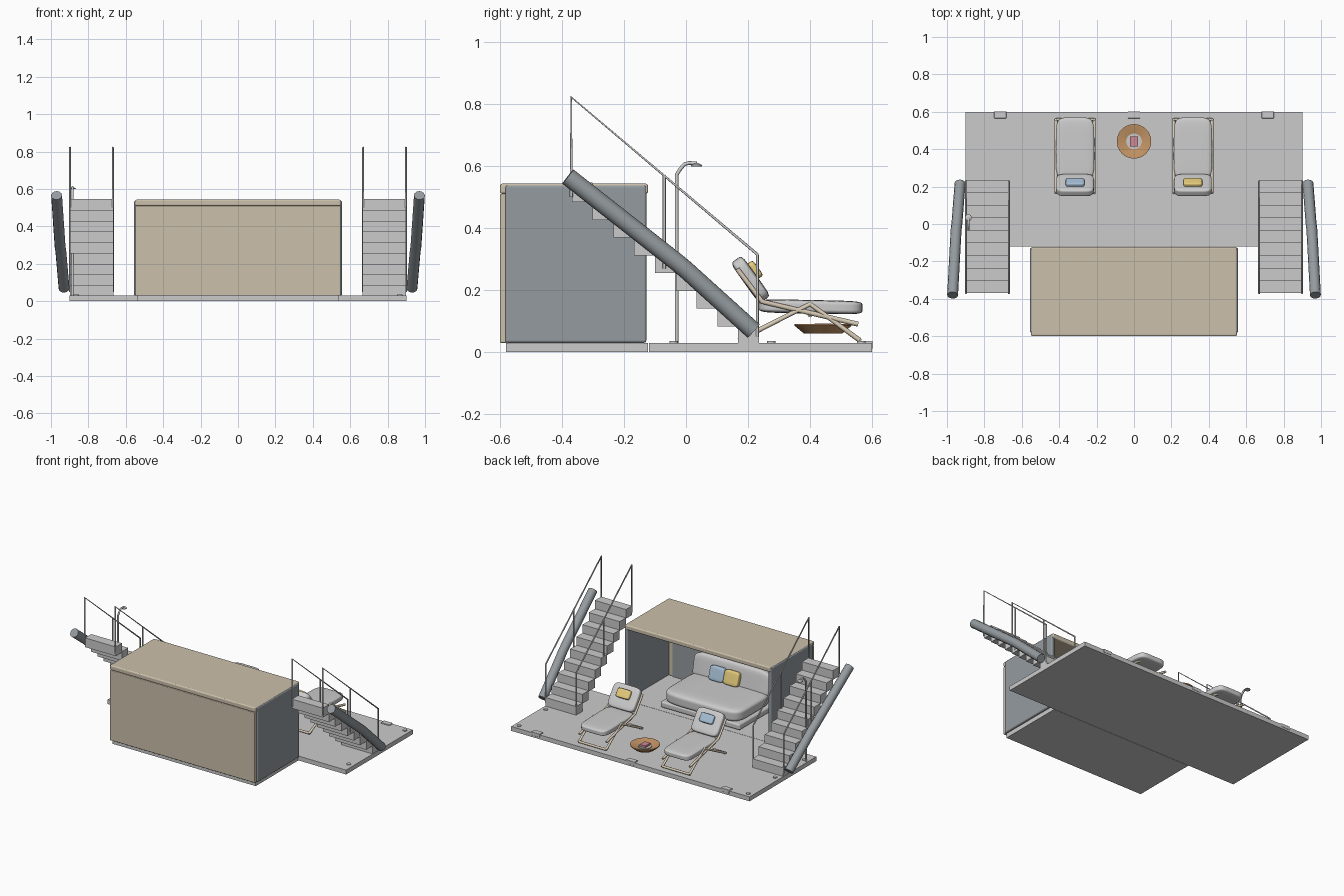
import bpy, bmesh, math

if "Cube" in bpy.data.objects:
    bpy.data.objects.remove(bpy.data.objects["Cube"])

def material(name, rgb):
    m = bpy.data.materials.new(name)
    m.diffuse_color = (*rgb, 1)
    m.use_nodes = True
    m.node_tree.nodes["Principled BSDF"].inputs["Base Color"].default_value = m.diffuse_color
    return m

TAN = material("tan", (0.60, 0.53, 0.41))
SLATE = material("slate", (0.30, 0.33, 0.35))
POLE = material("light_wood", (0.68, 0.59, 0.46))
WOOD = material("brown_wood", (0.55, 0.30, 0.13))
BLUE = material("blue", (0.38, 0.52, 0.66))
YELLOW = material("yellow", (0.78, 0.60, 0.20))
RED = material("red", (0.62, 0.25, 0.30))

def finish(name, bm, mat=None, smooth=False):
    me = bpy.data.meshes.new(name)
    bm.to_mesh(me)
    bm.free()
    ob = bpy.data.objects.new(name, me)
    bpy.context.collection.objects.link(ob)
    if mat:
        me.materials.append(mat)
    if smooth:
        for p in me.polygons:
            p.use_smooth = True
    return ob

def box(name, x, y, z, mat=None, bevel=0.0):
    """Box from (min, max) ranges."""
    bm = bmesh.new()
    bmesh.ops.create_cube(bm, size=1)
    for v in bm.verts:
        v.co = [r[0] + (c + 0.5) * (r[1] - r[0]) for r, c in zip((x, y, z), v.co)]
    ob = finish(name, bm, mat)
    if bevel:
        b = ob.modifiers.new("bevel", 'BEVEL')
        b.width, b.segments = bevel, 3
    return ob

def cushion(name, loc, size, tilt=0.0, mat=None):
    """Soft rounded block."""
    bm = bmesh.new()
    bmesh.ops.create_cube(bm, size=1)
    bmesh.ops.subdivide_edges(bm, edges=bm.edges[:], cuts=2, use_grid_fill=True)
    for v in bm.verts:
        v.co = [c * s for c, s in zip(v.co, size)]
    ob = finish(name, bm, mat, True)
    ob.location, ob.rotation_euler = loc, (tilt, 0, 0)
    ob.modifiers.new("soft", 'SUBSURF').levels = 2
    return ob

def tube(name, paths, r, mat=None, res=2):
    """Round tubes along one or more point paths."""
    cu = bpy.data.curves.new(name, 'CURVE')
    cu.dimensions = '3D'
    cu.bevel_depth, cu.bevel_resolution, cu.use_fill_caps = r, res, True
    for pts in paths:
        s = cu.splines.new('POLY')
        s.points.add(len(pts) - 1)
        for p, co in zip(s.points, pts):
            p.co = (*co, 1)
    if mat:
        cu.materials.append(mat)
    ob = bpy.data.objects.new(name, cu)
    bpy.context.collection.objects.link(ob)
    return ob

def lathe(name, profile, loc, mat=None, n=32):
    bm = bmesh.new()
    vs = [bm.verts.new((r, 0, z)) for r, z in profile]
    es = [bm.edges.new(e) for e in zip(vs, vs[1:])]
    bmesh.ops.spin(bm, geom=vs + es, axis=(0, 0, 1), cent=(0, 0, 0),
                   angle=2 * math.pi, steps=n, use_duplicate=False)
    bmesh.ops.remove_doubles(bm, verts=bm.verts[:], dist=1e-5)
    bmesh.ops.recalc_face_normals(bm, faces=bm.faces[:])
    ob = finish(name, bm, mat)
    ob.location = loc
    return ob

def disc(name, loc, r, h, mat=None):
    return lathe(name, [(0, 0), (r, 0), (r, h), (0, h)], loc, mat, 20)

# Deck and shelter floor
box("deck", (-0.9, 0.9), (-0.12, 0.6), (0, 0.03))
box("shelter_floor", (-0.54, 0.54), (-0.58, -0.122), (0, 0.03))
for x in (-0.715, 0, 0.715):
    box("deck_cleat", (x - 0.033, x + 0.033), (0.565, 0.602), (0.012, 0.036), bevel=0.003)
for x in (-0.865, 0.865):
    for y in (0.565, 0.275, -0.04):
        disc("deck_cap", (x, y, 0.029), 0.014, 0.006)

# Shelter, open towards +y
for s in (-1, 1):
    box("shelter_side", sorted((s * 0.53, s * 0.556)), (-0.582, -0.128), (0.03, 0.538), SLATE, 0.008)
box("shelter_back", (-0.548, 0.548), (-0.6, -0.575), (0.03, 0.51), TAN, 0.004)
box("shelter_roof", (-0.55, 0.55), (-0.6, -0.122), (0.51, 0.543), TAN, 0.008)
box("back_lining", (-0.5, 0.5), (-0.576, -0.57), (0.03, 0.505), SLATE)

# Sofa inside the shelter
box("sofa_base", (-0.3, 0.3), (-0.565, -0.15), (0.035, 0.075), bevel=0.01)
cushion("sofa_seat", (0, -0.34, 0.115), (0.58, 0.40, 0.09))
cushion("sofa_back", (0, -0.515, 0.20), (0.58, 0.085, 0.18), 0.2)
for x, mat in ((0.08, BLUE), (-0.03, YELLOW)):
    cushion("sofa_pillow", (x, -0.455, 0.205), (0.11, 0.04, 0.095), 0.3, mat)

for s in (-1, 1):
    # Floating stair treads
    for i in range(9):
        y, z = 0.235 - 0.067 * i, 0.026 + 0.0572 * i
        box("stair_step", sorted((s * 0.665, s * 0.898)), (y - 0.067, y), (z, z + 0.063))
    # Handrails
    for x in (0.669, 0.898):
        tube("handrail", [
            [(s * x, -0.37, 0.5), (s * x, -0.37, 0.822), (s * x, 0.23, 0.315), (s * x, 0.23, 0.05)],
            [(s * x, -0.07, 0.27), (s * x, -0.07, 0.568)]], 0.005)
    # Side tubes leaning beside the stairs
    tube("side_tube", [[(s * 0.97, -0.381, 0.566), (s * 0.951, -0.03, 0.29),
                        (s * 0.947, 0.0, 0.265), (s * 0.93, 0.218, 0.068)]], 0.029, SLATE, 4)

# Shower
tube("shower_pipe", [[(-0.885, -0.03, 0.03), (-0.885, -0.03, 0.572), (-0.885, -0.02, 0.588),
                      (-0.885, -0.005, 0.606), (-0.885, 0.01, 0.61), (-0.885, 0.035, 0.608)]], 0.006)
lathe("shower_head", [(0, 0), (0.018, 0), (0.018, 0.004), (0.006, 0.01), (0, 0.01)],
      (-0.885, 0.034, 0.599), None, 20)

# Lounge chairs
def lounger(cx, pillow_mat):
    cushion("lounger_seat", (cx, 0.402, 0.146), (0.205, 0.335, 0.044), -0.02)
    cushion("lounger_back", (cx, 0.208, 0.234), (0.2, 0.046, 0.16), 0.62)
    cushion("lounger_pillow", (cx, 0.218, 0.262), (0.1, 0.036, 0.06), 0.62, pillow_mat)
    paths = []
    for x in (cx - 0.102, cx + 0.102):
        paths.append([(x, 0.165, 0.268), (x, 0.245, 0.163), (x, 0.555, 0.09)])
        paths.append([(x, 0.17, 0.038), (x, 0.40, 0.155), (x, 0.56, 0.038)])
    for y, z in ((0.175, 0.04), (0.40, 0.12), (0.24, 0.165), (0.558, 0.04)):
        paths.append([(cx - 0.102, y, z), (cx + 0.102, y, z)])
    tube("lounger_frame", paths, 0.008, POLE)

lounger(-0.315, BLUE)
lounger(0.315, YELLOW)

# Low round table with a recessed centre
lathe("table_bowl", [(0, 0.06), (0.062, 0.06), (0.092, 0.085), (0.092, 0.091), (0.084, 0.091),
                     (0.045, 0.074), (0, 0.074)], (0, 0.442, 0), WOOD)
disc("table_centre", (0, 0.442, 0.073), 0.042, 0.006)
box("table_block", (-0.021, 0.021), (0.415, 0.469), (0.075, 0.093), RED)

# Keep hard edges on the round parts
bpy.ops.object.select_all(action='DESELECT')
for ob in bpy.data.objects:
    if ob.type == 'MESH' and ob.name.startswith(("table_bowl", "shower_head", "deck_cap", "table_centre")):
        ob.select_set(True)
        bpy.context.view_layer.objects.active = ob
bpy.ops.object.shade_smooth_by_angle()
